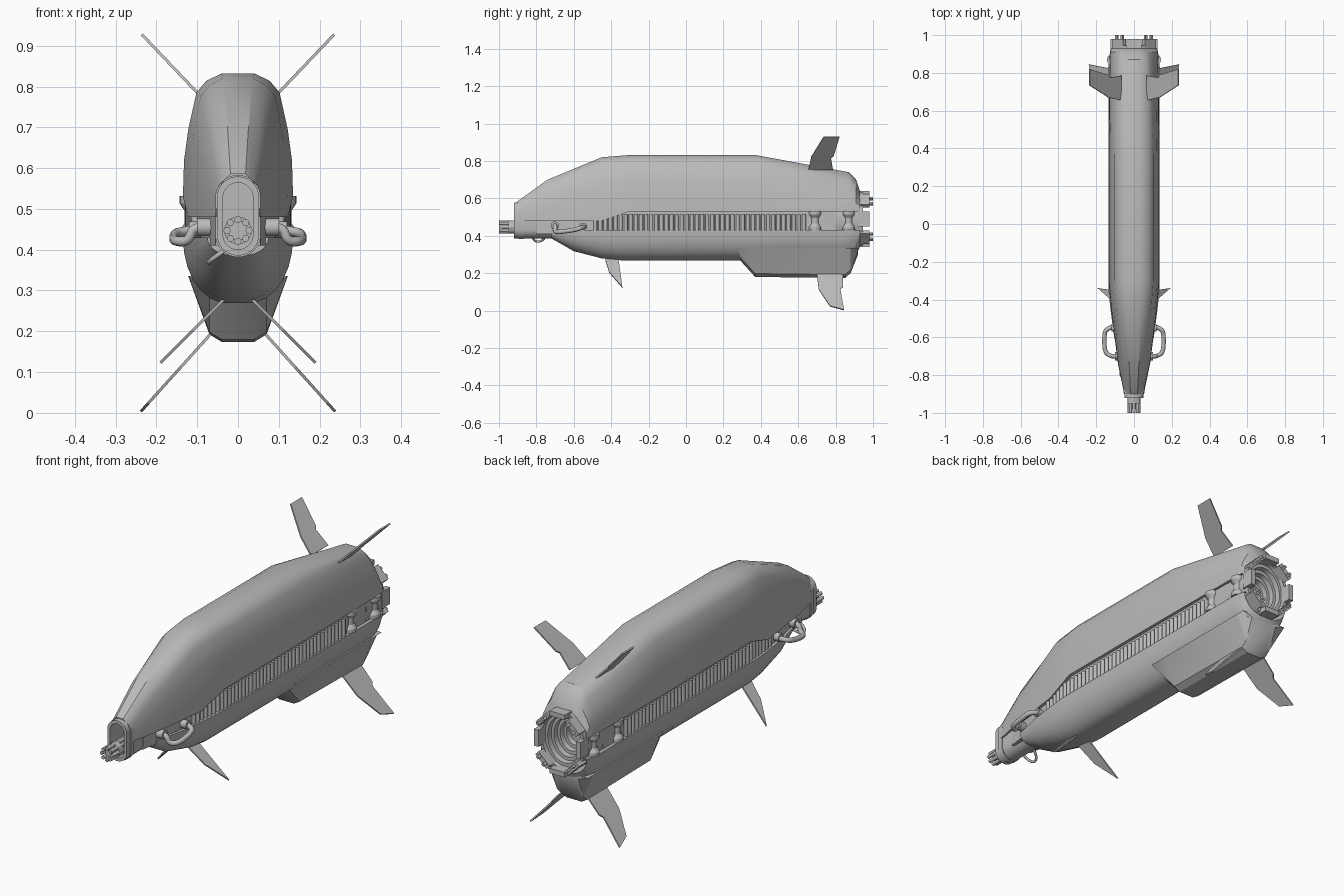
import bpy, bmesh, math
from mathutils import Matrix, Vector

cube = bpy.data.objects.get("Cube")
if cube:
    bpy.data.objects.remove(cube, do_unlink=True)

grey = bpy.data.materials.new("hull grey")
grey.use_nodes = True
grey.diffuse_color = (0.5, 0.5, 0.5, 1)
grey.node_tree.nodes["Principled BSDF"].inputs["Base Color"].default_value = (0.5, 0.5, 0.5, 1)


def finish(name, bm, mirror=False, smooth=True):
    bmesh.ops.recalc_face_normals(bm, faces=bm.faces)
    me = bpy.data.meshes.new(name)
    bm.to_mesh(me)
    bm.free()
    me.materials.append(grey)
    ob = bpy.data.objects.new(name, me)
    bpy.context.collection.objects.link(ob)
    if smooth:
        bpy.ops.object.select_all(action='DESELECT')
        ob.select_set(True)
        bpy.context.view_layer.objects.active = ob
        bpy.ops.object.shade_smooth_by_angle(angle=math.radians(28))
    if mirror:
        ob.modifiers.new("Mirror", 'MIRROR')
    return ob


def loft(name, rings, closed=True, cap_start=False, cap_end=False):
    """Skin a row of equal-length point rings."""
    bm = bmesh.new()
    rows = [[bm.verts.new(p) for p in ring] for ring in rings]
    n = len(rows[0])
    for a, b in zip(rows, rows[1:]):
        for i in range(n if closed else n - 1):
            j = (i + 1) % n
            bm.faces.new((a[i], a[j], b[j], b[i]))
    if cap_start:
        bm.faces.new(rows[0])
    if cap_end:
        bm.faces.new(rows[-1])
    return finish(name, bm)


def both_sides(y, half):
    """Full section from its +x half, listed from the edge to the centre."""
    return [(x, y, z) for x, z in half] + [(-x, y, z) for x, z in reversed(half)]


def add_box(bm, matrix, size):
    bmesh.ops.create_cube(bm, size=1, matrix=matrix @ Matrix.Diagonal((*size, 1)))


def add_rod(bm, centre, radius, length, axis):
    rot = Matrix.Rotation(math.pi / 2, 4, axis) if axis != 'Z' else Matrix()
    bmesh.ops.create_cone(bm, cap_ends=True, segments=14, radius1=radius, radius2=radius,
                          depth=length, matrix=Matrix.Translation(centre) @ rot)


# Upper hull: y, lower edge z, half width, shoulder half width, shoulder z, top z
upper = [(-.90, .48, .052, .046, .545, .585), (-.74, .48, .085, .064, .64, .70),
         (-.45, .48, .122, .092, .775, .82), (-.30, .53, .135, .102, .785, .832),
         (.37, .53, .135, .102, .785, .832), (.87, .53, .13, .088, .695, .74),
         (.91, .53, .127, .08, .66, .70), (.93, .53, .122, .07, .61, .64)]
rings = []
for y, zb, w, ws, zs, zt in upper:
    h = zs - zb
    rings.append(both_sides(y, [(w * .87, zb), (w, zb), (w * .98, zb + h * .35),
                                (w * .6 + ws * .4, zb + h * .65), (ws, zs),
                                (ws * .77, zs + (zt - zs) * .6), (ws * .4, zt)]))
loft("upper_hull", rings, closed=False)

# Lower hull: y, half width, bottom z
lower = [(-.72, .075, .385), (-.6, .105, .315), (-.45, .125, .275), (-.35, .135, .265),
         (.85, .135, .265), (.91, .127, .29), (.93, .122, .34)]
rings = []
for y, w, zb in lower:
    arc = [(w * math.cos(t) ** .8, .43 - (.43 - zb) * math.sin(t))
           for t in (i * math.pi / 14 for i in range(7))]
    rings.append(both_sides(y, [(w * .87, .43)] + arc))
loft("lower_hull", rings, closed=False, cap_start=True)

# Keel under the stern
rings = [both_sides(y, [(.122, .335), (.07, zb + .018), (.04, zb)])
         for y, zb in [(.27, .29), (.37, .18), (.85, .174), (.88, .2), (.92, .3)]]
loft("keel", rings, cap_start=True, cap_end=True)

# Core between the hull halves
rings = [both_sides(y, [(w, .41), (w, .55)])
         for y, w in [(-.8, .055), (-.45, .107), (-.3, .119), (.8, .119)]]
loft("core", rings, cap_start=True, cap_end=True)

# Row of upright cooling ribs
bm = bmesh.new()
for i in range(42):
    y = -.485 + i * .0272
    x = min(.120, .120 + (y + .3) * .09)
    add_rod(bm, (x, y, .47), .0105, .085, 'Z')
finish("cooling_ribs", bm, mirror=True)

# Pinched spools at the stern
for name, y in (("front_spool", .69), ("rear_spool", .87)):
    profile = [(.43, .033), (.447, .033), (.465, .021), (.495, .021), (.513, .033), (.532, .033)]
    rings = [[(.11 + r * math.cos(k * math.pi / 8), y + r * math.sin(k * math.pi / 8), z)
              for k in range(16)] for z, r in profile]
    loft(name, rings, cap_start=True, cap_end=True).modifiers.new("Mirror", 'MIRROR')


# Hollow nose tube with a slot-shaped section
def slot(y, r, straight=.045, z=.4825):
    pts = []
    for k in range(24):
        a = (k + .5) * math.pi / 12
        pts.append((r * math.cos(a), y, z + r * math.sin(a) + math.copysign(straight, math.sin(a))))
    return pts


loft("nose_tube", [slot(-.58, .052), slot(-.92, .052), slot(-.92, .037), slot(-.82, .037)],
     cap_start=True, cap_end=True)
loft("nose_collar", [slot(-.87, .05), slot(-.87, .056), slot(-.895, .056), slot(-.895, .05)])

# Rotary barrel cluster
bm = bmesh.new()
add_rod(bm, (0, -.90, .447), .024, .16, 'X')
add_rod(bm, (0, -.935, .447), .034, .03, 'X')
for k in range(8):
    a = k * math.pi / 4
    add_rod(bm, (.027 * math.cos(a), -.92, .447 + .027 * math.sin(a)), .0085, .16, 'X')
finish("barrel_cluster", bm)

# Stepped exhaust nozzle
steps = [(.80, 1), (.945, 1), (.945, .87), (.925, .85), (.925, .74), (.90, .72), (.90, .61),
         (.875, .59), (.875, .48), (.85, .46), (.85, .35), (.825, .33)]
rings = [[(.121 * s * math.cos(k * math.pi / 20), y, .49 + .15 * s * math.sin(k * math.pi / 20))
          for k in range(40)] for y, s in steps]
loft("exhaust_nozzle", rings, cap_end=True)

# Petals around the nozzle
bm = bmesh.new()
for k in range(8):
    a = k * math.pi / 4
    pos = Matrix.Translation((.112 * math.cos(a), .95, .49 + .138 * math.sin(a)))
    turn = Matrix.Rotation(-a, 4, 'Y')
    add_box(bm, pos @ turn, (.024, .06, .08))
    if k % 2:
        for side in (-.02, .02):
            add_box(bm, pos @ turn @ Matrix.Translation((-.004, .035, side)), (.012, .03, .014))
finish("nozzle_petals", bm, smooth=False)


# Fins: outline as (x, y) pairs laid on a slanted plane
def fin(name, outline, x0, z0, slope):
    bm = bmesh.new()
    bm.faces.new([bm.verts.new((x, y, z0 + (x - x0) * slope)) for x, y in outline])
    ob = finish(name, bm, smooth=False)
    solid = ob.modifiers.new("Thickness", 'SOLIDIFY')
    solid.thickness, solid.offset = .007, 0
    ob.modifiers.new("Mirror", 'MIRROR')


fin("upper_fins", [(.07, .655), (.135, .67), (.236, .735), (.236, .82), (.14, .79),
                   (.13, .775), (.07, .785)], .10, .785, 1.05)
fin("lower_fins", [(.05, .70), (.07, .70), (.14, .71), (.22, .77), (.238, .845), (.138, .825),
                   (.125, .84), (.05, .84)], .07, .19, -1.11)
fin("front_fins", [(.03, -.43), (.045, -.43), (.11, -.41), (.19, -.34), (.045, -.36),
                   (.03, -.36)], .045, .268, -1.0)


# Bent pipes
def pipe(name, points, radius, mirror):
    cu = bpy.data.curves.new(name, 'CURVE')
    cu.dimensions, cu.bevel_depth, cu.bevel_resolution, cu.use_fill_caps = '3D', radius, 3, True
    sp = cu.splines.new('NURBS')
    sp.points.add(len(points) - 1)
    for p, co in zip(sp.points, points):
        p.co = (*co, 1)
    sp.order_u, sp.use_endpoint_u, sp.resolution_u = 3, True, 5
    cu.materials.append(grey)
    ob = bpy.data.objects.new(name, cu)
    bpy.context.collection.objects.link(ob)
    if mirror:
        ob.modifiers.new("Mirror", 'MIRROR')


pipe("side_pipes", [(.06, -.70, .455), (.11, -.70, .46), (.12, -.70, .42), (.155, -.68, .42),
                    (.158, -.60, .43), (.15, -.55, .445), (.09, -.54, .45)], .012, True)
pipe("chin_hook", [(-.03, -.82, .40), (-.06, -.82, .38), (-.075, -.79, .365),
                   (-.06, -.76, .38), (-.03, -.75, .40)], .006, False)

# Pipe sockets
bm = bmesh.new()
add_rod(bm, (.08, -.70, .455), .022, .04, 'Y')
add_rod(bm, (.10, -.55, .45), .02, .04, 'Y')
finish("pipe_sockets", bm, mirror=True)
